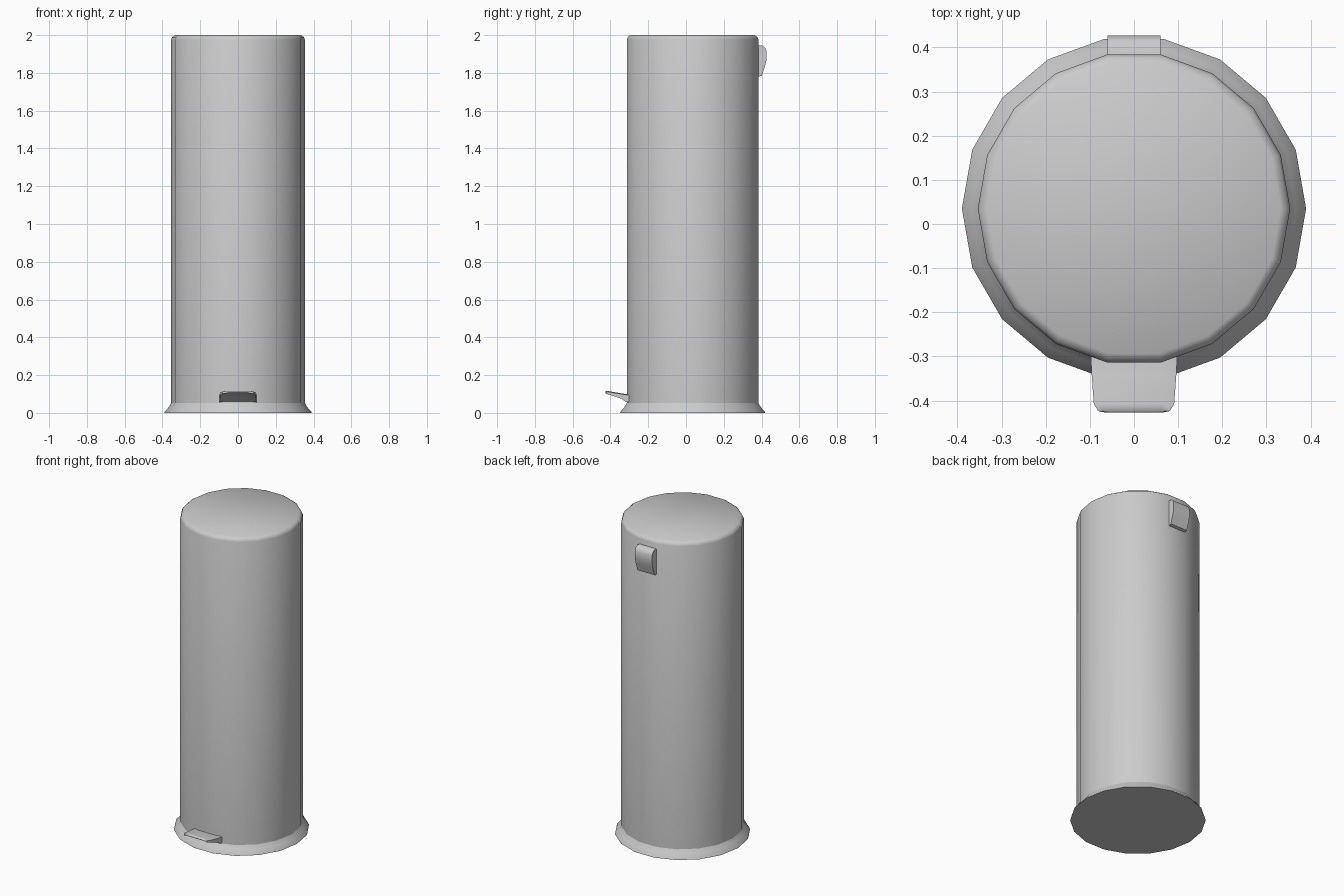
import bpy, math

if "Cube" in bpy.data.objects:
    bpy.data.objects.remove(bpy.data.objects["Cube"])

SIDES, CY = 18, 0.035


def make(name, rings, angle):
    """Skin closed rings of equal point count into a capped solid."""
    n = len(rings[0])
    verts = [p for r in rings for p in r]
    faces = [(k * n + i, k * n + (i + 1) % n, (k + 1) * n + (i + 1) % n, (k + 1) * n + i)
             for k in range(len(rings) - 1) for i in range(n)]
    faces += [tuple(reversed(range(n))), tuple(range(len(verts) - n, len(verts)))]
    mesh = bpy.data.meshes.new(name)
    mesh.from_pydata(verts, [], faces)
    ob = bpy.data.objects.new(name, mesh)
    bpy.context.collection.objects.link(ob)
    bpy.ops.object.select_all(action='DESELECT')
    bpy.context.view_layer.objects.active = ob
    ob.select_set(True)
    bpy.ops.object.mode_set(mode='EDIT')
    bpy.ops.mesh.select_all(action='SELECT')
    bpy.ops.mesh.normals_make_consistent(inside=False)
    bpy.ops.object.mode_set(mode='OBJECT')
    bpy.ops.object.shade_smooth_by_angle(angle=math.radians(angle))
    return ob


def lathe(name, profile, angle):
    rings = [[(r * math.cos(2 * math.pi * i / SIDES),
               CY + r * math.sin(2 * math.pi * i / SIDES), z) for i in range(SIDES)]
             for r, z in profile]
    return make(name, rings, angle)


# Flared foot ring
lathe("base_ring", [(0.39, 0), (0.388, 0.006), (0.367, 0.03), (0.354, 0.052), (0.345, 0.052)], 50)

# Tall bin body with a chamfered lid edge
lathe("bin_body", [(0.354, 0.03), (0.354, 1.976), (0.348, 1.99), (0.333, 2.0)], 50)

# Rear lid hinge cover: side profile extruded across x
hinge = [(0.375, 1.945), (0.404, 1.944), (0.418, 1.934), (0.427, 1.915),
         (0.427, 1.87), (0.418, 1.835), (0.402, 1.785), (0.375, 1.778)]
make("hinge_cover", [[(x, y, z) for y, z in hinge] for x in (-0.06, 0.06)], 40)

# Foot pedal: cross-sections lofted along y (y, half width, top z, bottom z)
sections = [(-0.427, 0.066, 0.114, 0.104), (-0.424, 0.081, 0.116, 0.101),
            (-0.408, 0.091, 0.115, 0.097), (-0.34, 0.096, 0.103, 0.074),
            (-0.318, 0.097, 0.1, 0.058), (-0.29, 0.097, 0.098, 0.055)]
make("pedal", [[(-w, y, b), (-w * 0.75, y, b + 0.004), (w * 0.75, y, b + 0.004), (w, y, b),
                (w, y, t - 0.004), (w * 0.75, y, t), (-w * 0.75, y, t), (-w, y, t - 0.004)]
               for y, w, t, b in sections], 40)
